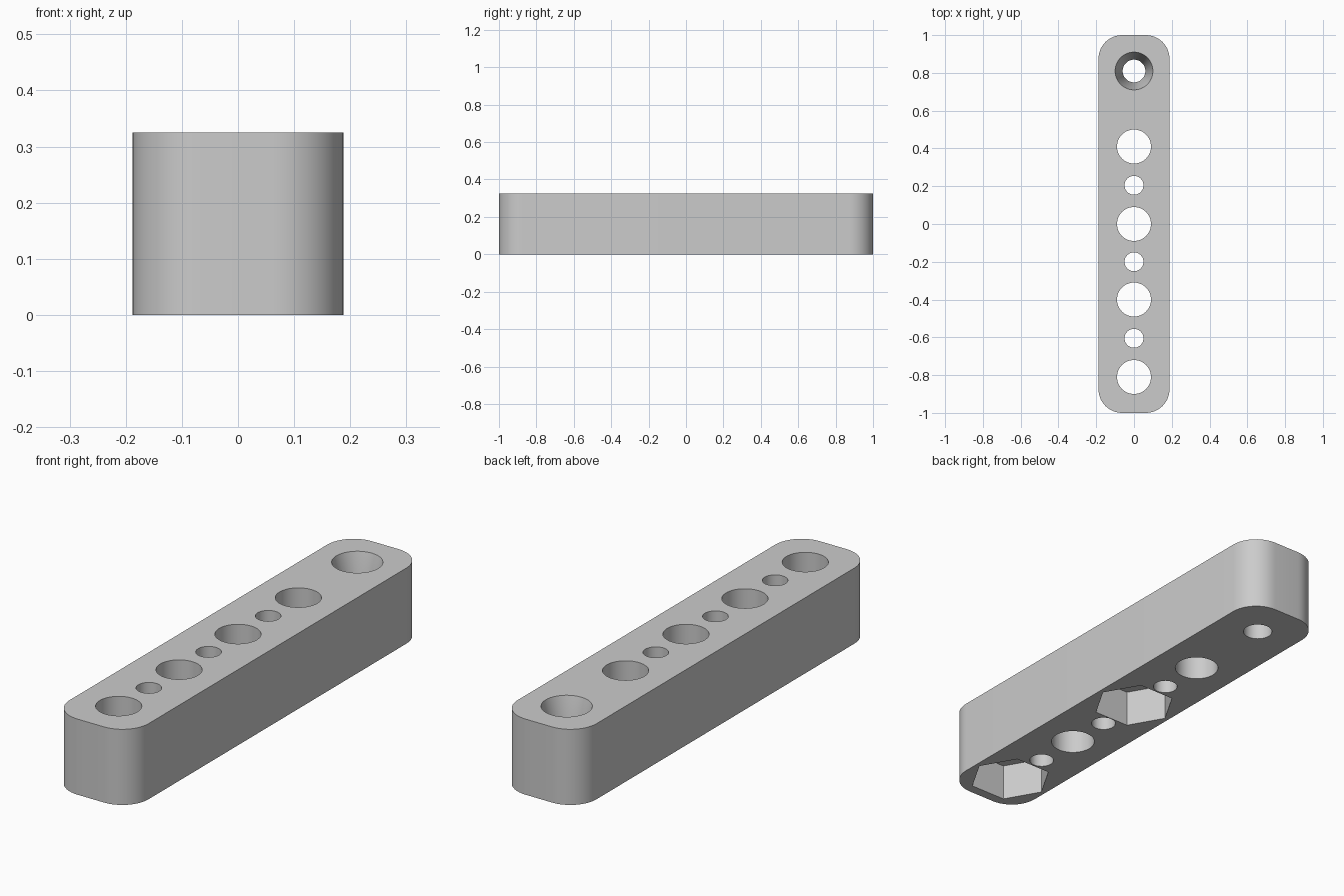
import bpy
import bmesh
import math

cube = bpy.data.objects.get("Cube")
if cube:
    bpy.data.objects.remove(cube, do_unlink=True)

HEIGHT = 0.325
HALF_WIDTH = 0.188
CORNER = 0.125
POCKET_DEPTH = 0.16

grey = bpy.data.materials.new("plain grey")
grey.use_nodes = True
colour = (0.6, 0.6, 0.6, 1)
grey.diffuse_color = colour
grey.node_tree.nodes["Principled BSDF"].inputs["Base Color"].default_value = colour


def add_object(name, bm):
    bmesh.ops.recalc_face_normals(bm, faces=bm.faces)
    mesh = bpy.data.meshes.new(name)
    bm.to_mesh(mesh)
    bm.free()
    mesh.materials.append(grey)
    obj = bpy.data.objects.new(name, mesh)
    bpy.context.collection.objects.link(obj)
    return obj


def lathe_cutter(name, y, rings, sides=48):
    """Closed solid from (radius, z) rings stacked upwards at the given y."""
    bm = bmesh.new()
    loops = []
    for radius, z in rings:
        angles = [math.tau * i / sides for i in range(sides)]
        loops.append([bm.verts.new((radius * math.cos(a), y + radius * math.sin(a), z))
                      for a in angles])
    for low, high in zip(loops, loops[1:]):
        for i in range(sides):
            j = (i + 1) % sides
            bm.faces.new((low[i], low[j], high[j], high[i]))
    bm.faces.new(loops[0])
    bm.faces.new(loops[-1])
    obj = add_object(name, bm)
    obj.hide_render = True
    return obj


# Bar with rounded upright corners
bm = bmesh.new()
outline = []
steps = 12
for quarter, (sx, sy) in enumerate([(1, 1), (-1, 1), (-1, -1), (1, -1)]):
    for i in range(steps + 1):
        a = (quarter + i / steps) * math.pi / 2
        outline.append(bm.verts.new((sx * (HALF_WIDTH - CORNER) + CORNER * math.cos(a),
                                     sy * (1 - CORNER) + CORNER * math.sin(a), 0)))
base = bm.faces.new(outline)
top = bmesh.ops.extrude_face_region(bm, geom=[base])
bmesh.ops.translate(bm, vec=(0, 0, HEIGHT),
                    verts=[v for v in top["geom"] if isinstance(v, bmesh.types.BMVert)])
bar = add_object("drilled_bar", bm)

# Round holes through the bar
LOW, HIGH = -0.05, HEIGHT + 0.05
cutters = []
for y in (-0.81, -0.4, 0, 0.41):
    cutters.append(lathe_cutter("large_hole_cutter", y, [(0.09, LOW), (0.09, HIGH)]))
for y in (-0.605, -0.2, 0.205):
    cutters.append(lathe_cutter("small_hole_cutter", y, [(0.05, LOW), (0.05, HIGH)]))

# Tapered hole at the back end
cutters.append(lathe_cutter("tapered_hole_cutter", 0.81,
                            [(0.06, LOW), (0.06, HEIGHT / 2), (0.1, HEIGHT), (0.1, HIGH)]))

# Hexagonal nut pockets underneath
for y in (-0.81, 0):
    cutters.append(lathe_cutter("nut_pocket_cutter", y,
                                [(0.17, LOW), (0.17, POCKET_DEPTH)], sides=6))

bpy.ops.object.select_all(action="DESELECT")
bpy.context.view_layer.objects.active = bar
bar.select_set(True)
for cutter in cutters:
    cut = bar.modifiers.new("cut", "BOOLEAN")
    cut.operation = "DIFFERENCE"
    cut.solver = "EXACT"
    cut.object = cutter
    bpy.ops.object.modifier_apply(modifier=cut.name)
    bpy.data.objects.remove(cutter, do_unlink=True)

bpy.ops.object.shade_smooth_by_angle(angle=math.radians(30))
